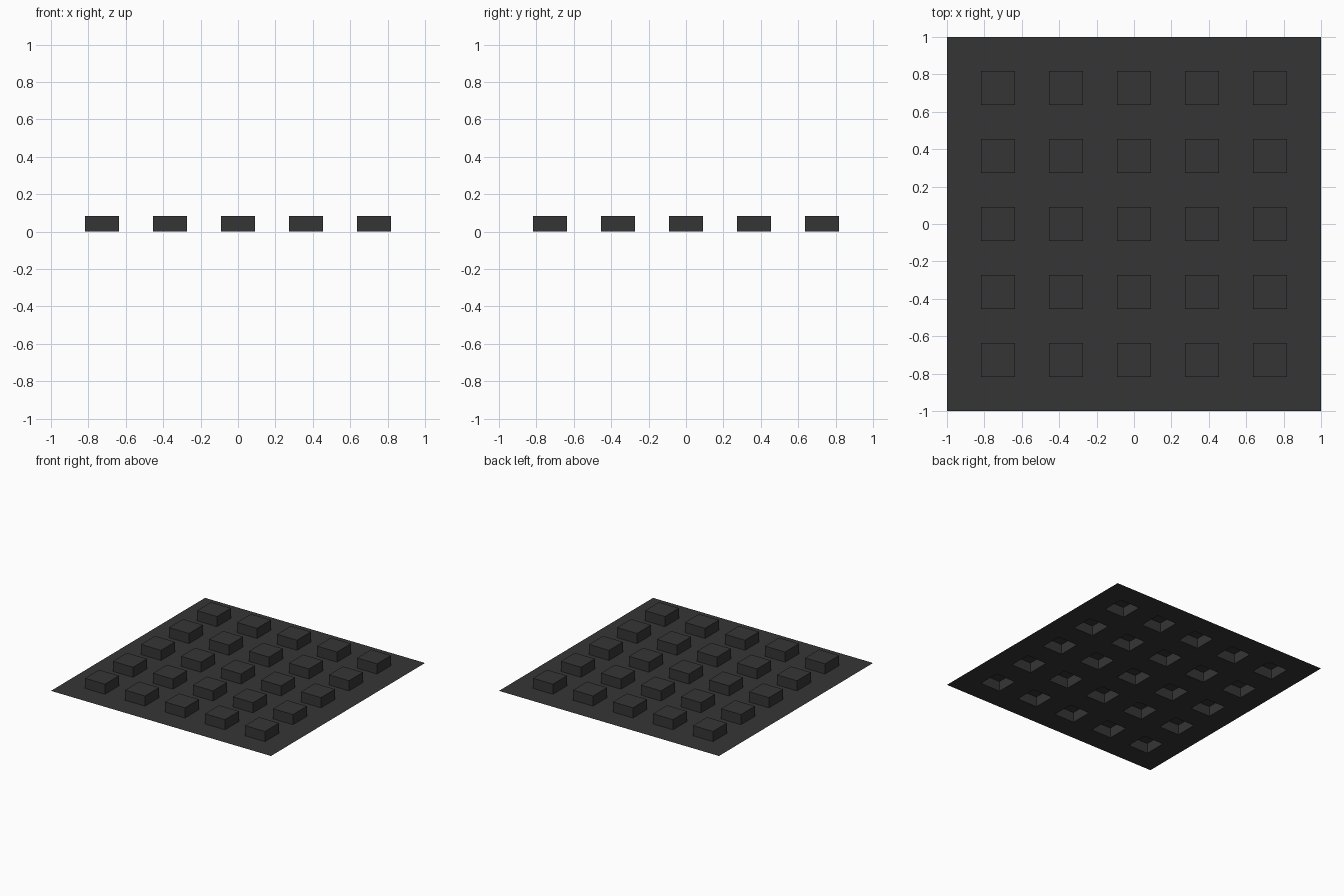
import bpy, bmesh

if "Cube" in bpy.data.objects:
    bpy.data.objects.remove(bpy.data.objects["Cube"])

CELLS = 11        # grid cells per side; every second one is raised
HEIGHT = 0.083

mat = bpy.data.materials.new("charcoal")
mat.diffuse_color = (0.036, 0.036, 0.036, 1)
mat.use_nodes = True
mat.node_tree.nodes["Principled BSDF"].inputs["Base Color"].default_value = mat.diffuse_color

# Thin flat sheet, divided into square cells
bm = bmesh.new()
bmesh.ops.create_grid(bm, x_segments=CELLS, y_segments=CELLS, size=1)


def is_stud(face):
    c = face.calc_center_median()
    col, row = (int((v + 1) * CELLS / 2) for v in (c.x, c.y))
    return col % 2 == 1 and row % 2 == 1


# Raise the studs, leaving hollow pockets underneath
studs = [f for f in bm.faces if is_stud(f)]
result = bmesh.ops.extrude_discrete_faces(bm, faces=studs)
for face in result["faces"]:
    bmesh.ops.translate(bm, verts=face.verts, vec=(0, 0, HEIGHT))

mesh = bpy.data.meshes.new("studded_sheet")
bm.to_mesh(mesh)
bm.free()
mesh.materials.append(mat)
sheet = bpy.data.objects.new("studded_sheet", mesh)
bpy.context.collection.objects.link(sheet)
